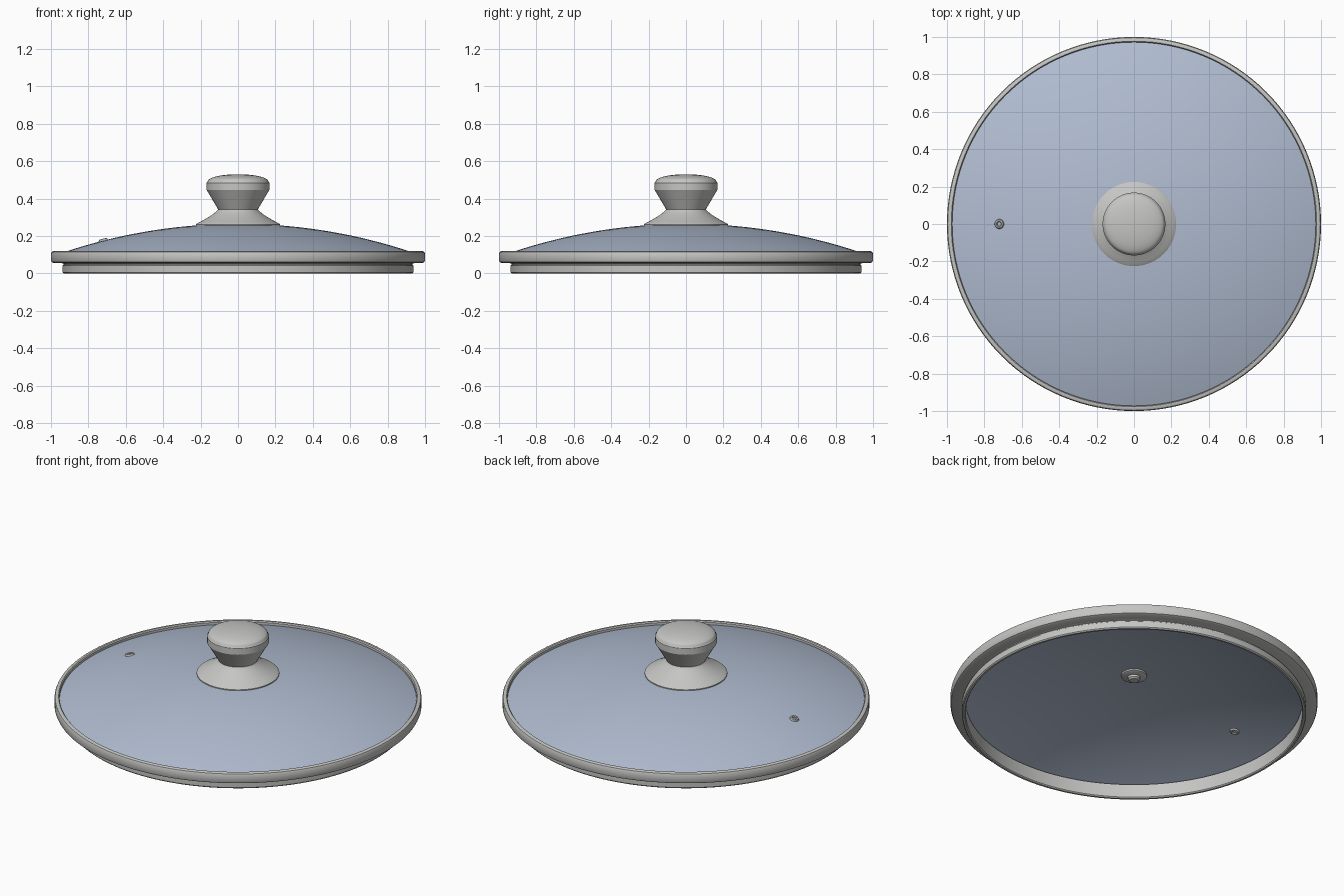
import bpy, bmesh, math
from math import sin, cos, pi, sqrt

cube = bpy.data.objects.get("Cube")
if cube:
    bpy.data.objects.remove(cube, do_unlink=True)


def material(name, rgb):
    m = bpy.data.materials.new(name)
    m.use_nodes = True
    m.diffuse_color = (*rgb, 1)
    m.node_tree.nodes["Principled BSDF"].inputs["Base Color"].default_value = (*rgb, 1)
    return m


steel = material("brushed_steel", (0.56, 0.56, 0.55))
glass = material("blue_grey_glass", (0.44, 0.51, 0.64))


def lathe(name, profile, mat, segments=128, closed=False):
    """Spin a list of (radius, height) points around the z axis."""
    bm = bmesh.new()
    rings = []
    for r, z in profile:
        if r < 1e-5:
            rings.append([bm.verts.new((0, 0, z))] * segments)
        else:
            rings.append([bm.verts.new((r * cos(2 * pi * i / segments),
                                        r * sin(2 * pi * i / segments), z))
                          for i in range(segments)])
    pairs = list(zip(rings, rings[1:]))
    if closed:
        pairs.append((rings[-1], rings[0]))
    for a, b in pairs:
        for i in range(segments):
            j = (i + 1) % segments
            quad = list(dict.fromkeys((a[i], a[j], b[j], b[i])))
            bm.faces.new(quad)
    bmesh.ops.recalc_face_normals(bm, faces=bm.faces)
    mesh = bpy.data.meshes.new(name)
    bm.to_mesh(mesh)
    bm.free()
    mesh.materials.append(mat)
    obj = bpy.data.objects.new(name, mesh)
    bpy.context.collection.objects.link(obj)
    bpy.ops.object.select_all(action="DESELECT")
    obj.select_set(True)
    bpy.context.view_layer.objects.active = obj
    bpy.ops.object.shade_smooth_by_angle(angle=math.radians(32))
    return obj


# Shallow spherical dome
RADIUS, PEAK, THICK = 2.93, 0.265, 0.02


def dome_z(r):
    return PEAK - RADIUS + sqrt(RADIUS ** 2 - r ** 2)


radii = [0.975 * i / 24 for i in range(25)]
upper = [(r, dome_z(r)) for r in radii]
lower = [(r, dome_z(r) - THICK) for r in reversed(radii)]
lathe("glass_dome", upper + lower, glass)

# Rolled rim with a stepped skirt that sits inside the pan
lathe("steel_rim", [
    (0.972, 0.085), (0.972, 0.113), (0.977, 0.119), (0.988, 0.119),
    (0.996, 0.115), (1.0, 0.106), (1.0, 0.068), (0.996, 0.06),
    (0.986, 0.055), (0.945, 0.055), (0.932, 0.051), (0.932, 0.046),
    (0.938, 0.042), (0.938, 0.006), (0.933, 0.0), (0.922, 0.0),
    (0.917, 0.006), (0.917, 0.085)], steel, closed=True)

# Flared collar under the knob
flare = [(0.105 + 0.112 * (1 - t) ** 1.35, 0.268 + 0.077 * t)
         for t in (i / 10 for i in range(11))]
lathe("knob_collar", [(0, 0.25), (0.225, 0.25), (0.225, 0.262)] + flare
      + [(0, 0.345)], steel, 96)

# Knob with tapered neck, straight band and domed cap
cap = [(0.162 * cos(a), 0.492 + 0.038 * sin(a))
       for a in (pi / 2 * i / 12 for i in range(12))]
lathe("knob", [(0, 0.34), (0.105, 0.34), (0.118, 0.362), (0.161, 0.435),
               (0.168, 0.446), (0.168, 0.484)] + cap + [(0, 0.53)], steel, 96)

# Washer and screw head on the underside
lathe("underside_washer", [(0, 0.25), (0.07, 0.25), (0.07, 0.235),
                           (0.06, 0.23), (0, 0.23)], steel, 48)
lathe("screw_head", [(0, 0.232), (0.034, 0.232), (0.034, 0.217),
                     (0.025, 0.209), (0, 0.207)], steel, 32)

# Steam vent grommet, tilted to follow the dome
vent_x = -0.72
vent = lathe("steam_vent", [
    (0.011, 0.006), (0.015, 0.01), (0.022, 0.008), (0.026, 0.0),
    (0.026, -0.02), (0.022, -0.027), (0.015, -0.029), (0.011, -0.025)],
    steel, 32, closed=True)
vent.location = (vent_x, 0, dome_z(vent_x))
vent.rotation_euler.y = math.asin(vent_x / RADIUS)
